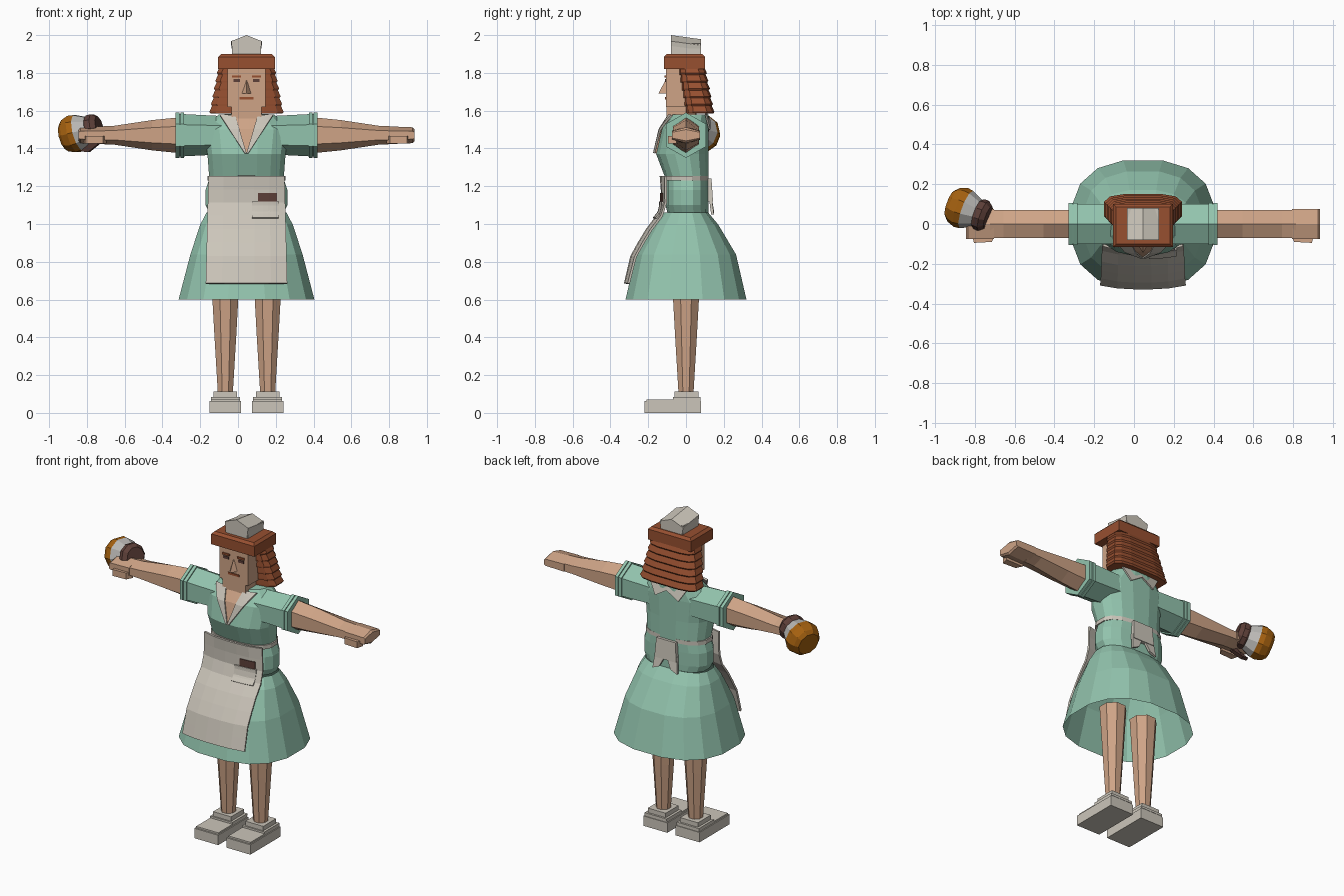
import bpy, bmesh
from math import sin, cos, pi, copysign
from mathutils import Vector

cube = bpy.data.objects.get("Cube")
if cube:
    bpy.data.objects.remove(cube, do_unlink=True)


def material(name, *rgb):
    m = bpy.data.materials.new(name)
    m.use_nodes = True
    m.diffuse_color = (*rgb, 1)
    m.node_tree.nodes["Principled BSDF"].inputs["Base Color"].default_value = (*rgb, 1)
    return m


MINT = material("mint cloth", .29, .55, .42)
SKIN = material("skin", .62, .37, .24)
HAIR = material("auburn hair", .31, .08, .03)
PALE = material("pale cloth", .6, .56, .49)
AMBER = material("amber coffee", .38, .12, .005)
DARK = material("dark brown", .11, .05, .04)
GLASS = material("grey glass", .49, .48, .46)

# Landmarks; widths are measured from the centre line of the figure
CENTRE, HEM, WAIST, BELT, ARM = .045, .6, 1.06, 1.24, 1.47
BACK = .12
SIDES = (-1, 1)


def loft(name, rings, mat, solid=True, thickness=0):
    """Skin a list of rings; an open sheet or tube gets a thickness instead of caps."""
    bm = bmesh.new()
    rows = [[bm.verts.new(p) for p in ring] for ring in rings]
    wrap = solid or thickness == 0
    for low, high in zip(rows, rows[1:]):
        lower, upper = low + low[:wrap], high + high[:wrap]
        for i in range(len(lower) - 1):
            bm.faces.new((lower[i], lower[i + 1], upper[i + 1], upper[i]))
    if solid:
        bm.faces.new(rows[0])
        bm.faces.new(rows[-1])
    bmesh.ops.recalc_face_normals(bm, faces=bm.faces)
    bmesh.ops.translate(bm, verts=bm.verts, vec=(CENTRE, 0, 0))
    mesh = bpy.data.meshes.new(name)
    bm.to_mesh(mesh)
    bm.free()
    mesh.materials.append(mat)
    part = bpy.data.objects.new(name, mesh)
    bpy.context.collection.objects.link(part)
    if thickness:
        shell = part.modifiers.new("thickness", "SOLIDIFY")
        shell.thickness = thickness
        shell.offset = 0
    return part


def rounded(z, half, front, back, sides=16, power=.8, x=0):
    """Rounded-rectangle ring lying between a front and a back y."""
    def curve(value, radius):
        return copysign(abs(value) ** power, value) * radius
    turns = [2 * pi * (i + .5) / sides for i in range(sides)]
    return [(x + curve(cos(a), half), (front + back) / 2 + curve(sin(a), (back - front) / 2), z)
            for a in turns]


def box(name, half, front, back, low, high, mat, x=0, inset=0):
    """Box whose upper face may be inset."""
    def rect(z, k):
        w, f, b = half - k, front + k, back - k
        return [(x - w, f, z), (x + w, f, z), (x + w, b, z), (x - w, b, z)]
    return loft(name, [rect(low, 0), rect(high, inset)], mat)


def prism(name, points, mat, push):
    return loft(name, [points, [Vector(p) + Vector(push) for p in points]], mat)


# Dress: the skirt flares like a bell, the bodice swells at hip and chest
skirt = []
for i in range(4):
    t = 1 - i / 3
    t = t ** 1.8
    depth = BACK + .205 * sin(pi / 2 * t ** .9)
    skirt.append((WAIST - t * (WAIST - HEM), .215 + .15 * t ** .75, -depth, depth))
bodice = [(z, half, -front, BACK) for z, half, front in (
    (WAIST, .2, .1), (1.1, .22, .11), (1.18, .22, .11), (BELT, .2, .11),
    (1.37, .21, .16), (1.5, .23, .13), (1.58, .15, .08))]
loft("skirt", [rounded(*r) for r in skirt], MINT, solid=False)
loft("bodice", [rounded(*r) for r in bodice], MINT)


def front_y(x, z):
    """Depth of the front of the dress."""
    profile = skirt + bodice[1:]
    for a, b in zip(profile, profile[1:]):
        if a[0] <= z <= b[0]:
            _, half, front, back = Vector(a).lerp(Vector(b), (z - a[0]) / (b[0] - a[0]))
            bulge = max(0, 1 - abs(x / half) ** 2.5) ** .4
            return (front + back) / 2 - (back - front) / 2 * bulge


def drape(name, low, high, bottom, top, lift, mat):
    """Cloth laid on the front of the dress between two horizontal edges."""
    rows, columns, cloth = 9, 6, []
    for i in range(rows):
        t = i / (rows - 1)
        z = low + (high - low) * t
        left, right = Vector(bottom).lerp(Vector(top), t)
        xs = [left + (right - left) * j / (columns - 1) for j in range(columns)]
        cloth.append([(x, front_y(.75 * x, z) - lift, z) for x in xs])
    loft(name, cloth, mat, solid=False, thickness=.012)


# Apron with pocket, notepad and belt
drape("apron", .685, 1.255, (-.215, .215), (-.2, .2), .018, PALE)
drape("pocket", 1.03, 1.12, (.03, .17), (.03, .17), .026, PALE)
drape("notepad", 1.1, 1.165, (.06, .16), (.06, .16), .022, DARK)
loft("belt", [rounded(z, .21, -BACK, BACK) for z in (BELT - .01, BELT + .015)], PALE)

# Apron bow at the back
box("bow_knot", .075, .1, .143, BACK + 1, BELT, PALE, inset=.008)
for s in SIDES:
    prism("bow_tail", [(0, BACK, 1.15), (s * .075, BACK, 1.15), (s * .085, .133, 1.05),
                       (s * .04, .133, 1.07)], PALE, (0, .015, 0))

# Neck, open neckline and collar
loft("neck", [rounded(z, .065, -.06, .06, sides=8) for z in (1.5, 1.62)], SKIN)
drape("neckline", 1.375, 1.575, (-.002, .002), (-.08, .08), .002, SKIN)
for s in SIDES:
    drape("collar", 1.375, 1.575, (0, s * .01), (s * .06, s * .14), .01, PALE)
    prism("back_collar", [(0, .1, 1.59), (s * .13, .1, 1.58), (s * .08, BACK, 1.5),
                          (0, BACK, 1.55)], PALE, (0, .01, 0))


def limb(name, s, depth, sections):
    """Hexagonal limb along x from pairs of reach and half height."""
    turns = [k * pi / 3 for k in range(6)]
    loft(name, [[(s * reach, depth * sin(a) / sin(pi / 3), ARM + height * cos(a)) for a in turns]
                for reach, height in sections], SKIN if depth < .1 else MINT)


for s in SIDES:
    # Sleeves with ribbed cuffs
    limb("sleeve", s, .1, [(.1, .1), (.36, .113)])
    for reach in (.33, .355):
        limb("cuff", s, .106, [(reach, .12), (reach + .02, .12)])
    # Arms and hands
    limb("arm", s, .07, [(.3, .1), (.5, .08), (.7, .05), (.77, .047)])
    limb("hand", s, .075, [(.75, .047), (.88, .042), (.89, .03)])
    prism("thumb", [(s * .74, -.05, 1.425), (s * .76, -.09, 1.425), (s * .85, -.095, 1.425),
                    (s * .86, -.05, 1.425)], SKIN, (0, 0, .04))
    # Legs and stepped shoes
    foot = s * .112
    loft("leg", [rounded(z, r, -r, r, sides=8, power=1, x=foot)
                 for z, r in ((.09, .042), (.4, .062), (.7, .08))], SKIN)
    box("shoe_sole", .083, -.22, .08, 0, .062, PALE, foot)
    box("shoe_upper", .077, -.21, .076, .06, .072, PALE, foot)
    box("shoe_heel", .077, -.07, .078, .07, .084, PALE, foot)
    box("shoe_collar", .062, -.062, .066, .08, .112, PALE, foot)
    # Eyes and brows
    box("brow", .024, -.113, -.104, 1.775, 1.787, HAIR, s * .052)
    box("eye", .018, -.111, -.104, 1.752, 1.768, DARK, s * .052)

# Head
box("face", .1, -.106, .08, 1.62, 1.85, SKIN)
box("jaw", .08, -.102, .05, 1.535, 1.62, SKIN)
box("mouth", .038, -.111, -.104, 1.66, 1.673, HAIR)
loft("nose", [[(-w, -.1, z), (w, -.1, z), (0, tip, z)]
              for w, tip, z in ((.028, -.146, 1.69), (.004, -.11, 1.76))], SKIN)

# Hair: a fringe block over flared tiers of curls
box("hair_top", .15, -.116, .1, 1.82, 1.885, HAIR)
box("hair_crown", .15, -.116, .1, 1.885, 1.9, HAIR, inset=.015)
for tier in range(6):
    z, grow = 1.832 - .041 * tier, .008 * tier
    loft("hair_tier", [rounded(z - drop, .16 + grow - k, grow - .042, .112 + grow - k, 12, .55)
                       for drop, k in ((0, .015), (.033, 0), (.043, .007))], HAIR)

# Peaked cap, its ridge falling to the back
box("cap_band", .078, -.076, .076, 1.895, 1.955, PALE)
loft("cap_peak", [[(-.073, y, 1.9), (.073, y, 1.9), (.081, y, ridge - .032), (0, y, ridge),
                   (-.081, y, ridge - .032)] for y, ridge in ((-.08, 2), (.08, 1.978))], PALE)

# Coffee pot, turned on its own tilted axis
base = Vector((-.97, .103, 1.462))
tilt = Vector((.15, -.055, .04)).to_track_quat('Z', 'Y')


def lathe(name, mat, *profile):
    turns = [k * pi / 5 for k in range(10)]
    loft(name, [[base + tilt @ Vector((r * cos(a), r * sin(a), along)) for a in turns]
                for along, r in profile], mat)


lathe("pot_coffee", AMBER, (0, .07), (.02, .09), (.06, .104), (.09, .1))
lathe("pot_glass", GLASS, (.09, .1), (.155, .07))
lathe("pot_rim", DARK, (.145, .07), (.16, .08), (.185, .08), (.21, .06))
prism("pot_handle", [(-.8, -.04, 1.5), (-.83, -.03, 1.43), (-.88, 0, 1.385), (-.84, 0, 1.38),
                     (-.79, -.03, 1.42), (-.77, -.04, 1.5)], DARK, (.01, .03, 0))
